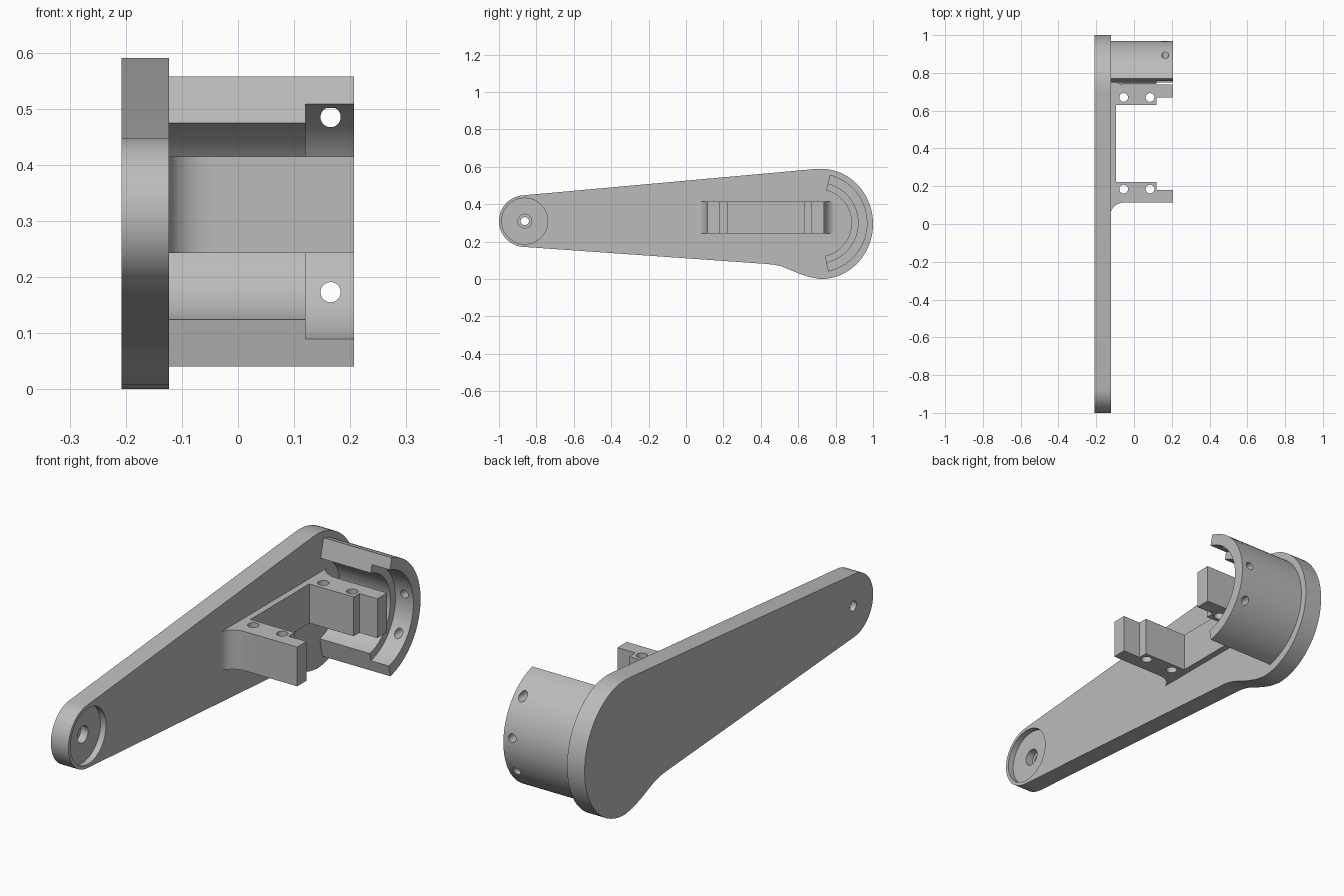
import bpy, bmesh
from math import sin, cos, radians, pi
from mathutils import Matrix, Vector

default = bpy.data.objects.get("Cube")
if default:
    bpy.data.objects.remove(default, do_unlink=True)

grey = bpy.data.materials.new("plain grey")
grey.use_nodes = True
colour = (0.5, 0.5, 0.5, 1)
grey.diffuse_color = colour
grey.node_tree.nodes["Principled BSDF"].inputs["Base Color"].default_value = colour


def finish(bm, name):
    bmesh.ops.recalc_face_normals(bm, faces=bm.faces)
    mesh = bpy.data.meshes.new(name)
    bm.to_mesh(mesh)
    bm.free()
    mesh.materials.append(grey)
    obj = bpy.data.objects.new(name, mesh)
    bpy.context.collection.objects.link(obj)
    return obj


def prism(name, points, axis, low, high):
    """Extrude a 2D outline: (y, z) along x, or (x, y) along z."""
    place = (lambda p: (low, *p)) if axis == "x" else (lambda p: (*p, low))
    step = (high - low, 0, 0) if axis == "x" else (0, 0, high - low)
    bm = bmesh.new()
    face = bm.faces.new([bm.verts.new(place(p)) for p in points])
    out = bmesh.ops.extrude_face_region(bm, geom=[face], use_keep_orig=True)
    moved = [g for g in out["geom"] if isinstance(g, bmesh.types.BMVert)]
    bmesh.ops.translate(bm, verts=moved, vec=step)
    return finish(bm, name)


def arc(cu, cv, ru, rv, start, end, count):
    angles = [radians(start + (end - start) * i / count) for i in range(count + 1)]
    return [(cu + ru * cos(a), cv + rv * sin(a)) for a in angles]


def activate(obj):
    bpy.ops.object.select_all(action="DESELECT")
    obj.select_set(True)
    bpy.context.view_layer.objects.active = obj


def drill(obj, centre, axis, radius, depth):
    """Cut a round hole centred on a point."""
    turn = Vector((0, 0, 1)).rotation_difference(Vector(axis)).to_matrix().to_4x4()
    bm = bmesh.new()
    bmesh.ops.create_cone(bm, cap_ends=True, segments=40, radius1=radius, radius2=radius,
                          depth=depth, matrix=Matrix.Translation(centre) @ turn)
    cutter = finish(bm, "hole_cutter")
    cutter.hide_render = True
    mod = obj.modifiers.new("hole", "BOOLEAN")
    mod.operation, mod.solver, mod.object = "DIFFERENCE", "EXACT", cutter
    activate(obj)
    bpy.ops.object.modifier_apply(modifier=mod.name)
    bpy.data.objects.remove(cutter, do_unlink=True)


X, Y, Z = (1, 0, 0), (0, 1, 0), (0, 0, 1)
BACK, FACE, TIP = -0.208, -0.123, 0.207

# Tapered arm plate with a round small end and a bulbous large end
pivot = (-0.862, 0.31)
outline = arc(*pivot, 0.138, 0.138, 95, 266, 32)
outline += [(0.43, 0.081), (0.475, 0.076), (0.51, 0.068), (0.55, 0.052), (0.61, 0.027), (0.67, 0.008)]
outline += arc(0.72, 0.295, 0.28, 0.295, -90, 95, 48)
arm_plate = prism("arm_plate", outline, "x", BACK, FACE)

# Recess, counterbore and through hole at the pivot
for radius, floor in ((0.123, -0.15), (0.037, -0.185), (0.022, -0.3)):
    drill(arm_plate, ((floor + 0.0) / 2, *pivot), X, radius, -floor)

# Partial cylindrical housing with a stepped inner wall
cy, cz = 0.705, 0.30
outer, thin, thick, step = 0.265, 0.215, 0.18, 0.12
section = [(FACE - 0.01, thick), (step, thick), (step, thin),
           (TIP, thin), (TIP, outer), (FACE - 0.01, outer)]
first, last = radians(-78), radians(76)
bm = bmesh.new()
rim = [bm.verts.new((x, cy + r * cos(first), cz + r * sin(first))) for x, r in section]
start_face = bm.faces.new(rim)
bmesh.ops.spin(bm, geom=[start_face, *start_face.edges, *start_face.verts],
               cent=(0, cy, cz), axis=X, angle=last - first, steps=56, use_duplicate=False)
if not start_face.is_valid or len(start_face.verts) == 0 or bm.edges[:] and any(e.is_boundary for e in bm.edges):
    bmesh.ops.holes_fill(bm, edges=[e for e in bm.edges if e.is_boundary], sides=0)
housing = finish(bm, "curved_housing")
for z in (0.485, 0.33, 0.173):
    drill(housing, (0.165, 0.93, z), Y, 0.018, 0.3)

# Two-armed bracket, filleted into the plate
root, inner = FACE - 0.01, -0.095
front, rear = 0.115, 0.738
fx, fy = 0.08, 0.06
profile = [(root, front - fy)]
profile += arc(FACE + fx, front - fy, fx, fy, 180, 90, 12)
profile += [(TIP, front), (TIP, 0.18), (step, 0.18), (step, 0.222), (inner, 0.222),
            (inner, 0.63), (step, 0.63), (step, 0.67), (TIP, 0.67), (TIP, rear)]
profile += arc(FACE + fx, rear + fy, fx, fy, 270, 180, 12)
profile += [(root, rear + fy)]
bracket = prism("mounting_bracket", profile, "z", 0.243, 0.415)
for x in (-0.055, 0.085):
    for y in (0.185, 0.67):
        drill(bracket, (x, y, 0.33), Z, 0.023, 0.4)

# Smooth round walls, keep crisp edges
for part in (arm_plate, housing, bracket):
    activate(part)
    bpy.ops.object.shade_smooth_by_angle(angle=radians(30))
